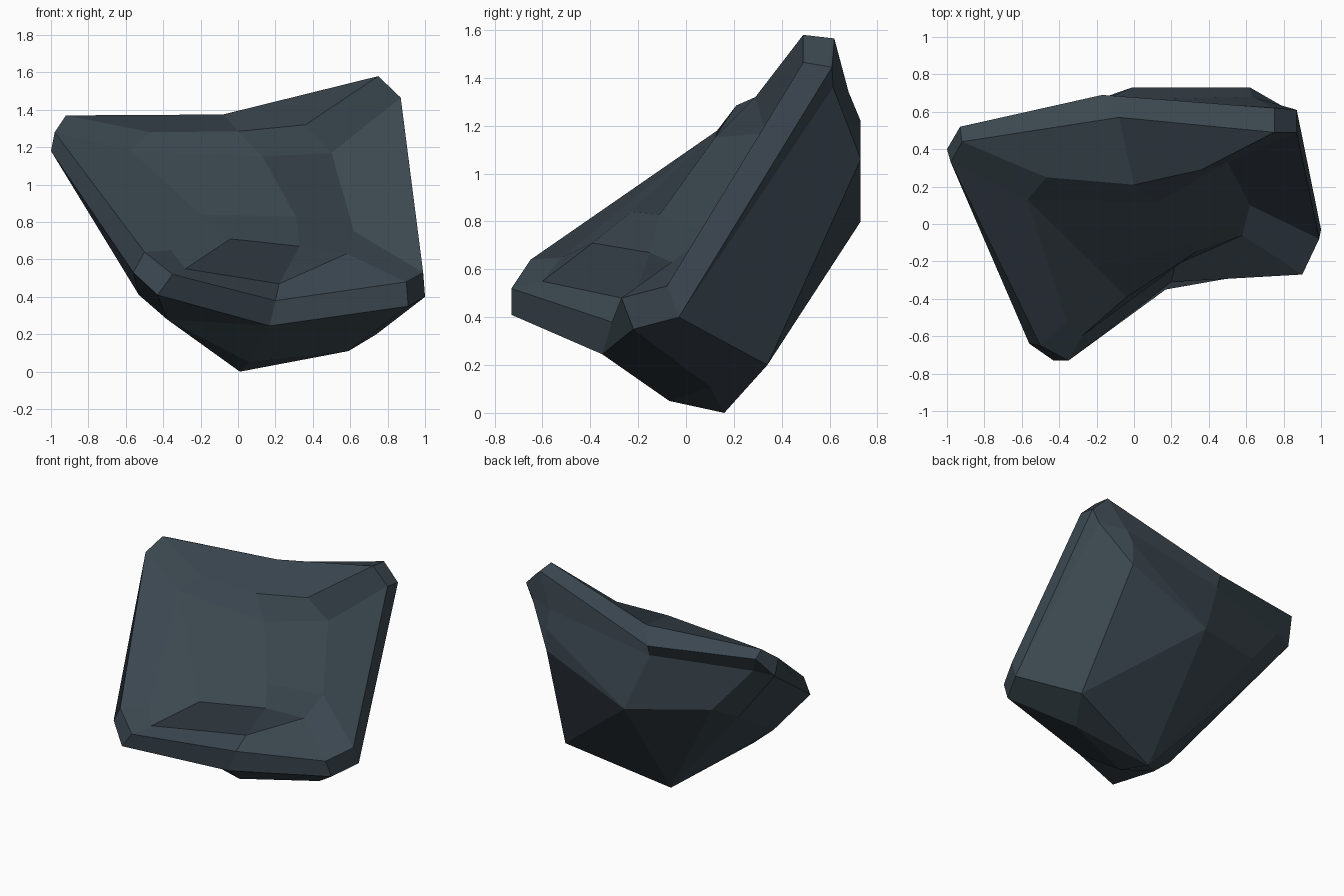
import bpy, bmesh

if "Cube" in bpy.data.objects:
    bpy.data.objects.remove(bpy.data.objects["Cube"])

# one slate colour
slate = bpy.data.materials.new("dark slate")
slate.diffuse_color = (0.043, 0.062, 0.078, 1)
slate.use_nodes = True
slate.node_tree.nodes["Principled BSDF"].inputs["Base Color"].default_value = slate.diffuse_color

# Rings all run: left corner (2), back middle, back right corner (2),
# right corner (2), front middle, front left corner (2)
rim_top = [(-.98, .33, 1.28), (-.92, .44, 1.37), (-.08, .57, 1.375), (.75, .49, 1.58), (.87, .49, 1.465),
           (.99, -.08, .53), (.90, -.27, .48), (.20, -.31, .38), (-.35, -.73, .52), (-.50, -.65, .64)]
rim_low = [(-1, .40, 1.18), (-.93, .52, 1.33), (-.17, .69, 1.29), (.75, .62, 1.565), (.87, .61, 1.445),
           (1, -.03, .40), (.91, -.22, .35), (.17, -.35, .245), (-.43, -.73, .41), (-.56, -.64, .53)]
under = [(-.68, .36, .78), (-.58, .53, .87), (-.01, .73, .80), (.62, .73, 1.22), (.62, .73, 1.06),
         (.74, .34, .20), (.59, .10, .11), (.06, -.07, .05), (-.38, -.25, .28), (-.53, -.26, .41)]
inner = [(-.57, .13, 1.18), (-.47, .25, 1.28), (0, .21, 1.285), (.36, .29, 1.32), (.50, .33, 1.17),
         (.62, .10, .75), (.58, -.06, .63), (.22, -.22, .47), (-.28, -.60, .55), (-.36, -.52, .65)]
# undercut below the back of the rim (ring index: point)
undercut = {1: (-.86, .45, 1.20), 2: (-.17, .66, 1.21), 3: (.63, .68, 1.34), 4: (.82, .615, 1.36)}

bm = bmesh.new()


def face(*vs):
    vs = list(dict.fromkeys(vs))
    if len(vs) > 2:
        bm.faces.new(vs)


u, low, top, n = [[bm.verts.new(p) for p in r] for r in (under, rim_low, rim_top, inner)]
cut = [bm.verts.new(undercut[i]) if i in undercut else low[i] for i in range(10)]

# skin neighbouring rings
for a, b in ((u, cut), (cut, low), (low, top), (top, n)):
    for i in range(10):
        j = (i + 1) % 10
        if a is u and i == 7:  # hollow crease under the front
            face(a[i], a[j], b[i])
            face(a[j], b[j], b[i])
        else:
            face(a[i], a[j], b[j], b[i])

# pointed underside
tip = bm.verts.new((.01, .16, 0))
face(u[2], u[3], u[4])
face(u[2], u[4], u[5])
base = u[:3] + u[5:]
for a, b in zip(base, base[1:] + base[:1]):
    face(tip, b, a)

# hollow inside the rim
ledge, step, bend, crown, shelf = [bm.verts.new(p) for p in
    ((-.04, -.39, .71), (.33, -.15, .67), (.31, -.11, .83), (.13, .12, 1.15), (-.20, -.23, .84))]
for f in ((n[8], ledge, step, n[7]), (n[7], step, n[6]), (step, bend, n[5], n[6]),
          (bend, crown, n[4], n[5]), (crown, n[2], n[3], n[4]), (n[0], n[1], n[2], crown),
          (n[0], crown, bend, shelf), (shelf, bend, step, ledge), (n[0], shelf, ledge, n[8], n[9])):
    face(*f)

bmesh.ops.recalc_face_normals(bm, faces=bm.faces)
mesh = bpy.data.meshes.new("rock_shard")
bm.to_mesh(mesh)
bm.free()
mesh.materials.append(slate)
bpy.context.collection.objects.link(bpy.data.objects.new("rock_shard", mesh))
